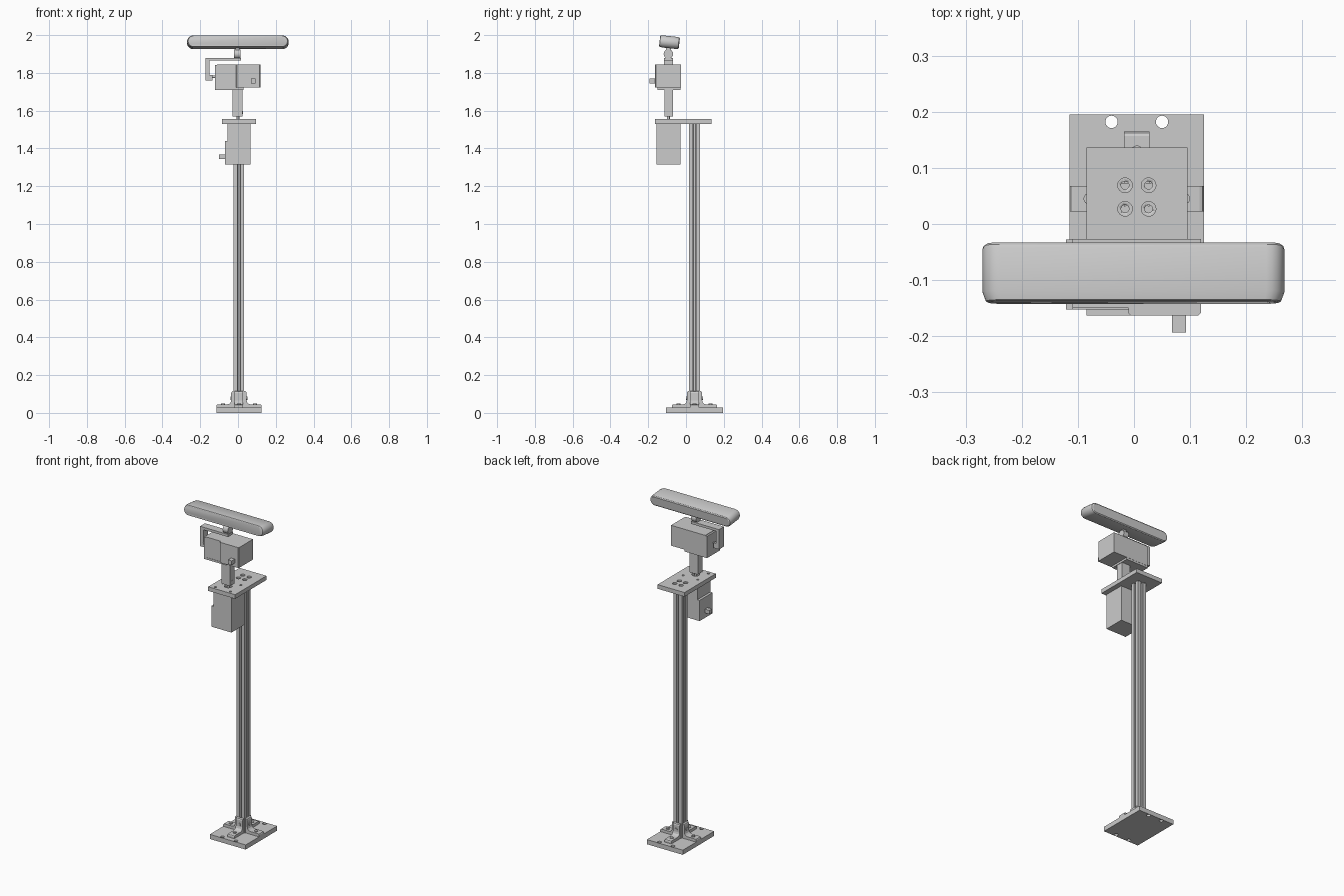
import bpy, bmesh, math
from mathutils import Matrix, Vector

if "Cube" in bpy.data.objects:
    bpy.data.objects.remove(bpy.data.objects["Cube"])

PX, PY = 0.005, 0.045      # pole axis
SY = -0.093                # turning axis of the pan unit
MAPS = {'z': lambda u, v, w: (u, v, w),
        'x': lambda u, v, w: (w, u, v),
        'y': lambda u, v, w: (u, w, v)}


def loft(name, rings, smooth=False):
    """Skin a list of equal-length rings and cap both ends."""
    bm = bmesh.new()
    rows = [[bm.verts.new(p) for p in r] for r in rings]
    n = len(rows[0])
    for a, b in zip(rows, rows[1:]):
        for i in range(n):
            j = (i + 1) % n
            bm.faces.new((a[i], a[j], b[j], b[i]))
    bm.faces.new(rows[0][::-1])
    bm.faces.new(rows[-1])
    bmesh.ops.recalc_face_normals(bm, faces=bm.faces)
    me = bpy.data.meshes.new(name)
    bm.to_mesh(me)
    bm.free()
    ob = bpy.data.objects.new(name, me)
    bpy.context.collection.objects.link(ob)
    if smooth:
        bpy.ops.object.select_all(action='DESELECT')
        ob.select_set(True)
        bpy.context.view_layer.objects.active = ob
        bpy.ops.object.shade_smooth_by_angle(angle=math.radians(30))
    return ob


def prism(name, pts, axis, lo, hi, smooth=False):
    return loft(name, [[MAPS[axis](u, v, w) for u, v in pts] for w in (lo, hi)], smooth)


def box(name, x0, x1, y0, y1, z0, z1, bevel=0):
    ob = prism(name, [(x0, y0), (x1, y0), (x1, y1), (x0, y1)], 'z', z0, z1)
    if bevel:
        m = ob.modifiers.new("bevel", 'BEVEL')
        m.width, m.segments = bevel, 2
    return ob


def rod(name, u, v, r, axis, lo, hi, n=24):
    pts = [(u + r * math.cos(2 * math.pi * i / n), v + r * math.sin(2 * math.pi * i / n)) for i in range(n)]
    return prism(name, pts, axis, lo, hi, True)


def drill(ob, holes):
    """Cut vertical holes (x, y, r, z0, z1) and bake the result."""
    for x, y, r, z0, z1 in holes:
        cutter = rod("cutter", x, y, r, 'z', z0, z1)
        m = ob.modifiers.new("hole", 'BOOLEAN')
        m.operation, m.solver, m.object = 'DIFFERENCE', 'EXACT', cutter
        bpy.context.view_layer.objects.active = ob
        bpy.ops.object.modifier_apply(modifier=m.name)
        bpy.data.objects.remove(cutter)


def spin(ob, k):
    """Turn a part built around the origin and move it onto the pole axis."""
    ob.data.transform(Matrix.Translation((PX, PY, 0)) @ Matrix.Rotation(k * math.pi / 2, 4, 'Z'))


# Base plate with four corner holes
base = box("base_plate", PX - .12, PX + .12, PY - .15, PY + .15, 0, .028)
drill(base, [(PX + sx * .045, PY + sy * .137, .011, -.01, .05) for sx in (-1, 1) for sy in (-1, 1)])

# Slotted pole: one slotted side repeated four times
h = .028
side = [(h, -h), (h, -.007), (h - .006, -.007), (h - .006, -.014), (h - .016, -.006),
        (h - .016, .006), (h - .006, .014), (h - .006, .007), (h, .007)]
section = []
for k in range(4):
    c, s = [(1, 0), (0, 1), (-1, 0), (0, -1)][k]
    section += [(PX + u * c - v * s, PY + u * s + v * c) for u, v in side]
prism("slotted_pole", section, 'z', .028, 1.53)

# Four foot brackets with their bolts
foot = [(.028, .028), (.12, .028), (.12, .038), (.117, .043), (.112, .045), (.062, .045), (.051, .048),
        (.044, .055), (.041, .066), (.041, .105), (.038, .112), (.033, .115), (.028, .115)]
for k in range(4):
    spin(prism("foot_bracket", foot, 'y', -.0225, .0225), k)
    spin(rod("bracket_upright_bolt", 0, .078, .01, 'x', .04, .045, 16), k)
    spin(rod("bracket_foot_bolt", .085, 0, .01, 'z', .044, .05, 16), k)

# Top plate: counterbored pole holes, shaft hole, motor mounting holes
top = box("top_plate", PX - .09, PX + .09, -.163, .136, 1.53, 1.555)
holes = []
for sx in (-1, 1):
    for sy in (-1, 1):
        x, y = PX + sx * .021, PY + .003 + sy * .021
        holes += [(x, y, .013, 1.546, 1.6), (x, y, .007, 1.5, 1.6),
                  (sx * .05, SY + sy * .05, .007, 1.54, 1.6)]
holes.append((0, SY, .022, 1.54, 1.6))
drill(top, holes)

# Lower pan motor: stepped body, plug and shaft
prism("pan_motor", [(-.07, 1.315), (.065, 1.315), (.065, 1.53), (-.055, 1.53), (-.055, 1.44), (-.07, 1.44)],
      'y', -.155, -.03)
box("pan_motor_plug", -.1, -.07, SY - .0125, SY + .0125, 1.345, 1.368)
rod("pan_shaft", 0, SY, .007, 'z', 1.53, 1.6)

# Riser and the angle bracket that carries the tilt motor
box("riser_block", -.03, .025, -.114, -.07, 1.57, 1.712)
rod("riser_set_screw", SY, 1.59, .007, 'x', .024, .027, 16)
prism("tilt_motor_bracket", [(-.121, 1.71), (.028, 1.71), (.028, 1.722), (-.109, 1.722), (-.109, 1.842), (-.121, 1.842)],
      'y', -.152, -.028)

# Tilt motor: stepped body, plug and shaft
prism("tilt_motor", [(-.11, -.027), (-.11, -.15), (-.01, -.15), (-.01, -.159), (-.006, -.163),
                     (.115, -.163), (.119, -.159), (.119, -.027)], 'z', 1.722, 1.845)
box("tilt_motor_plug", .068, .093, -.193, -.163, 1.745, 1.77)
rod("tilt_shaft", SY, 1.78, .007, 'x', -.16, -.11)

# Tilt arm reaching over the motor
prism("tilt_arm", [(-.172, 1.76), (-.134, 1.76), (-.134, 1.79), (-.15, 1.79), (-.15, 1.865), (.016, 1.865), (.016, 1.88), (-.172, 1.88)],
      'y', -.117, -.07)
rod("arm_set_screw", -.153, 1.78, .007, 'y', -.119, -.116, 16)

# Hinge under the sensor bar
rod("hinge_barrel", SY, 1.9, .025, 'x', -.02, .014)
box("hinge_neck", -.014, .008, SY - .014, SY + .014, 1.9, 1.94)


# Sensor bar: rounded section lofted front to back, tipped slightly up
def stadium(hx, hz, y, n=10):
    pts = []
    for sgn, a0 in ((1, -90), (-1, 90)):
        for i in range(n + 1):
            a = math.radians(a0 + 180 * i / n)
            pts.append((sgn * (hx - hz) + hz * math.cos(a), y, hz * math.sin(a)))
    return pts


bar_rings = [(.259, .026, -.053), (.263, .029, -.051), (.269, .032, -.035), (.269, .032, .042),
             (.267, .030, .048), (.261, .025, .052)]
bar = loft("sensor_bar", [stadium(*r) for r in bar_rings], True)
bar.data.transform(Matrix.Translation((-.001, -.087, 1.9625)) @ Matrix.Rotation(math.radians(-6), 4, 'X'))
